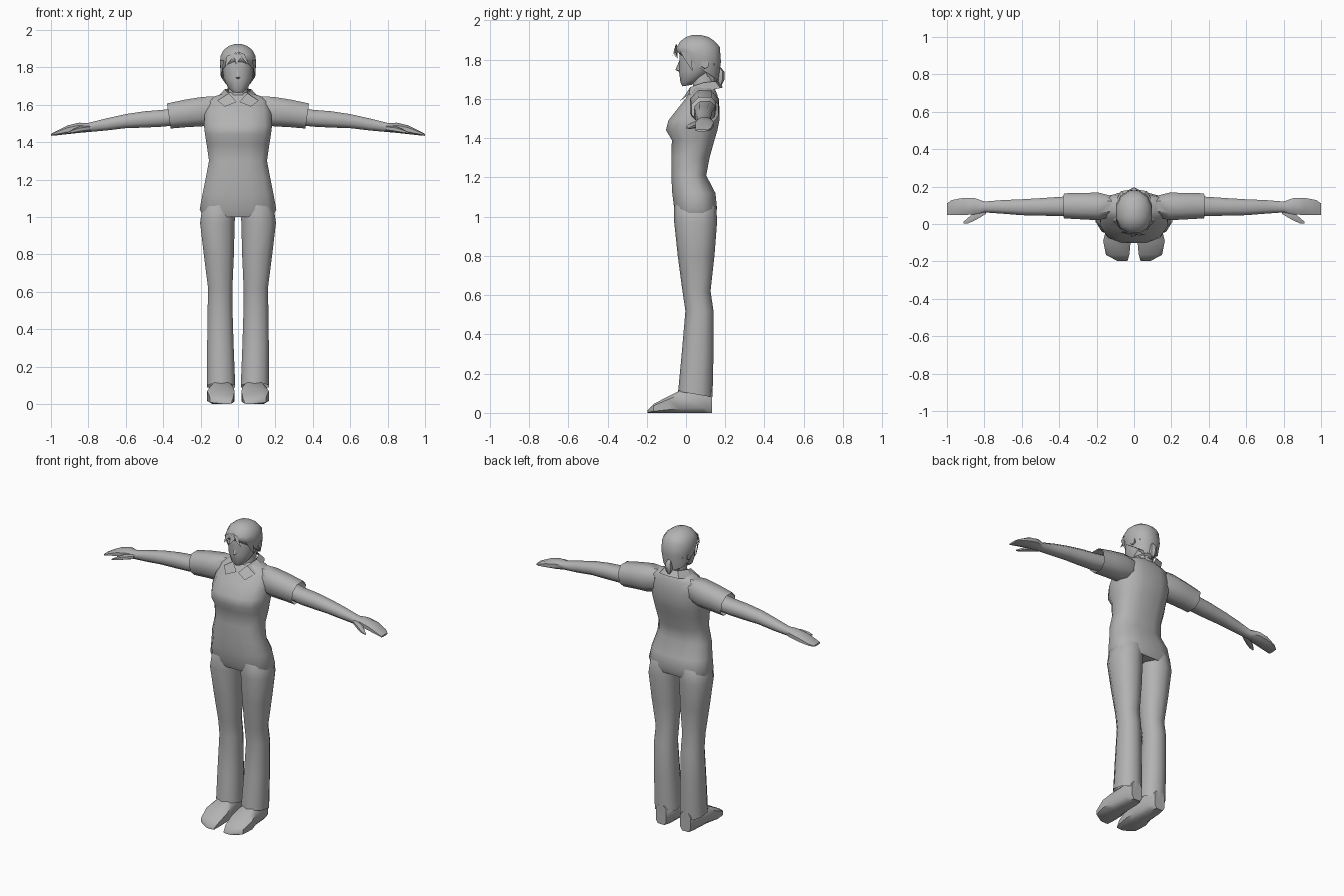
import bpy, bmesh, math

grey = bpy.data.materials.new("plain_grey")
grey.diffuse_color = (0.45, 0.45, 0.45, 1)


def make(name, bm, mirror=False, angle=50):
    bmesh.ops.recalc_face_normals(bm, faces=bm.faces)
    me = bpy.data.meshes.new(name)
    bm.to_mesh(me)
    bm.free()
    ob = bpy.data.objects.new(name, me)
    bpy.context.collection.objects.link(ob)
    me.materials.append(grey)
    bpy.ops.object.select_all(action='DESELECT')
    ob.select_set(True)
    bpy.context.view_layer.objects.active = ob
    bpy.ops.object.shade_smooth_by_angle(angle=math.radians(angle))
    if mirror:
        ob.modifiers.new("mirror", 'MIRROR').use_clip = False
    return ob


def loft(name, axis, rings, n=10, p=0.85, caps=(True, True), mirror=False, angle=50):
    """Skin rounded sections: (position, a min, a max, b min, b max, tilt)."""
    bm = bmesh.new()
    loops = []
    for pos, a0, a1, b0, b1, *tilt in rings:
        loop = []
        for i in range(n):
            t = 2 * math.pi * (i + 0.5) / n
            c, s = math.cos(t), math.sin(t)
            c = math.copysign(abs(c) ** p, c)
            s = math.copysign(abs(s) ** p, s)
            # stretch so the section fills its box
            c /= math.cos(math.pi / n) ** p
            s /= max(abs(math.sin(2 * math.pi * (k + 0.5) / n)) for k in range(n)) ** p
            a = (a0 + a1) / 2 + c * (a1 - a0) / 2
            b = (b0 + b1) / 2 + s * (b1 - b0) / 2
            q = pos + (tilt[0] * s if tilt else 0)
            co = {'z': (a, b, q), 'x': (q, a, b), 'y': (a, q, b)}[axis]
            loop.append(bm.verts.new(co))
        loops.append(loop)
    for lo, hi in zip(loops, loops[1:]):
        for i in range(n):
            j = (i + 1) % n
            bm.faces.new((lo[i], lo[j], hi[j], hi[i]))
    if caps[0]:
        bm.faces.new(loops[0])
    if caps[1]:
        bm.faces.new(loops[-1])
    return make(name, bm, mirror, angle)


def plates(name, polys, mirror=False):
    bm = bmesh.new()
    for poly in polys:
        bm.faces.new([bm.verts.new(v) for v in poly])
    return make(name, bm, mirror)


def sym(z, w, front, back, tilt=0):
    return (z, -w, w, front, back, tilt)


# torso: hips, waist, bust and shoulders
loft("torso", 'z', [
    sym(1.00, .185, -.045, .145), sym(1.04, .205, -.06, .158),
    sym(1.12, .19, -.07, .15), sym(1.21, .172, -.075, .103),
    sym(1.30, .155, -.075, .12), sym(1.39, .168, -.072, .145),
    sym(1.44, .176, -.102, .16), sym(1.49, .182, -.09, .17),
    sym(1.56, .178, -.035, .17), sym(1.62, .165, .012, .16),
    sym(1.645, .125, .03, .15), sym(1.665, .06, .04, .14)], n=12, p=.75)

# trouser legs with open hems
loft("trouser_leg", 'z', [
    (.095, .015, .165, -.04, .135, -.015), (.30, .023, .165, -.022, .14),
    (.52, .03, .162, -.003, .14), (.62, .03, .16, -.018, .125),
    (.80, .022, .183, -.042, .145), (.97, .018, .203, -.06, .158),
    (1.05, .012, .19, -.06, .155), (1.13, .02, .13, -.04, .12)],
    n=10, caps=(False, True), mirror=True)

# shoes
loft("shoe", 'y', [
    (.132, .05, .125, 0, .12), (.09, .03, .14, 0, .13),
    (-.03, .025, .15, 0, .115), (-.09, .018, .165, 0, .085),
    (-.165, .025, .15, 0, .045), (-.197, .035, .09, 0, .012)],
    n=8, p=.55, mirror=True)

# sleeves with open cuffs
loft("sleeve", 'x', [
    (.12, .04, .15, 1.50, 1.645), (.19, .02, .168, 1.485, 1.642),
    (.28, .025, .166, 1.48, 1.628), (.37, .03, .164, 1.473, 1.607, .01)],
    n=8, caps=(True, False), mirror=True)

# bare arm and flat hand
loft("arm", 'x', [
    (.30, .045, .15, 1.495, 1.59), (.40, .042, .145, 1.483, 1.573),
    (.50, .045, .138, 1.478, 1.565), (.60, .047, .132, 1.475, 1.55),
    (.70, .055, .128, 1.463, 1.528), (.80, .062, .12, 1.454, 1.503),
    (.85, .052, .138, 1.45, 1.504), (.91, .048, .14, 1.443, 1.49),
    (.975, .048, .128, 1.436, 1.458), (1.0, .048, .11, 1.434, 1.444)],
    n=8, mirror=True)
loft("thumb", 'x', [
    (.79, .055, .085, 1.46, 1.49), (.845, .022, .07, 1.45, 1.485),
    (.885, .004, .035, 1.447, 1.468), (.912, .002, .012, 1.446, 1.454)],
    n=6, p=1, mirror=True)

# neck and face
loft("neck", 'z', [sym(1.60, .065, .03, .15), sym(1.67, .052, .035, .145),
                   sym(1.76, .052, .03, .15)], n=8)
loft("face", 'z', [
    sym(1.668, .026, -.018, .03, .004), sym(1.695, .054, -.028, .085, .012),
    sym(1.74, .076, -.036, .125), sym(1.80, .084, -.033, .15),
    sym(1.86, .08, -.035, .15), sym(1.89, .05, 0, .12)], n=12, p=.95)
plates("nose", [
    [(0, -.034, 1.795), (0, -.054, 1.748), (.014, -.03, 1.742)],
    [(0, -.054, 1.748), (0, -.03, 1.735), (.014, -.03, 1.742)]], mirror=True)

# hair cap, lower at the nape and raised over the forehead
loft("hair", 'z', [
    sym(1.762, .086, -.035, .164, -.068), sym(1.82, .097, -.05, .178, -.03),
    sym(1.865, .092, -.047, .172), sym(1.895, .075, -.028, .145),
    sym(1.915, .048, 0, .115), sym(1.925, .018, .03, .075)], n=12, p=.9)
loft("nape_hair", 'z', [sym(1.67, .03, .11, .152), sym(1.72, .055, .09, .163),
                        sym(1.78, .075, .08, .168)], n=8)
loft("ponytail", 'z', [sym(1.665, .006, .165, .18), sym(1.70, .02, .155, .197),
                       sym(1.74, .016, .158, .195), sym(1.765, .008, .15, .172)],
     n=6, p=1)

# loose fringe and side locks
plates("fringe", [
    [(.0, -.05, 1.885), (.035, -.052, 1.87), (.06, -.055, 1.81), (.03, -.062, 1.84)],
    [(.0, -.05, 1.885), (.015, -.058, 1.85), (-.012, -.07, 1.815), (-.02, -.054, 1.86)],
    [(-.01, -.05, 1.88), (-.03, -.056, 1.85), (-.07, -.045, 1.80), (-.06, -.04, 1.86)]])
plates("side_lock", [
    [(.075, -.03, 1.84), (.097, .02, 1.84), (.09, .035, 1.74), (.084, .0, 1.79)]],
    mirror=True)
loft("ear", 'x', [(.07, .07, .11, 1.745, 1.80), (.093, .08, .115, 1.755, 1.80)],
     n=6, p=1, mirror=True)

# open shirt collar folded outwards
inner = [(.006, -.008, 1.615), (.05, .022, 1.66), (.072, .085, 1.682), (.045, .15, 1.69), (0, .165, 1.692)]
outer = [(.07, -.03, 1.59), (.11, .015, 1.622), (.112, .10, 1.64), (.07, .175, 1.655), (0, .188, 1.658)]
plates("collar", [[inner[i], outer[i], outer[i + 1], inner[i + 1]] for i in range(4)], mirror=True)
